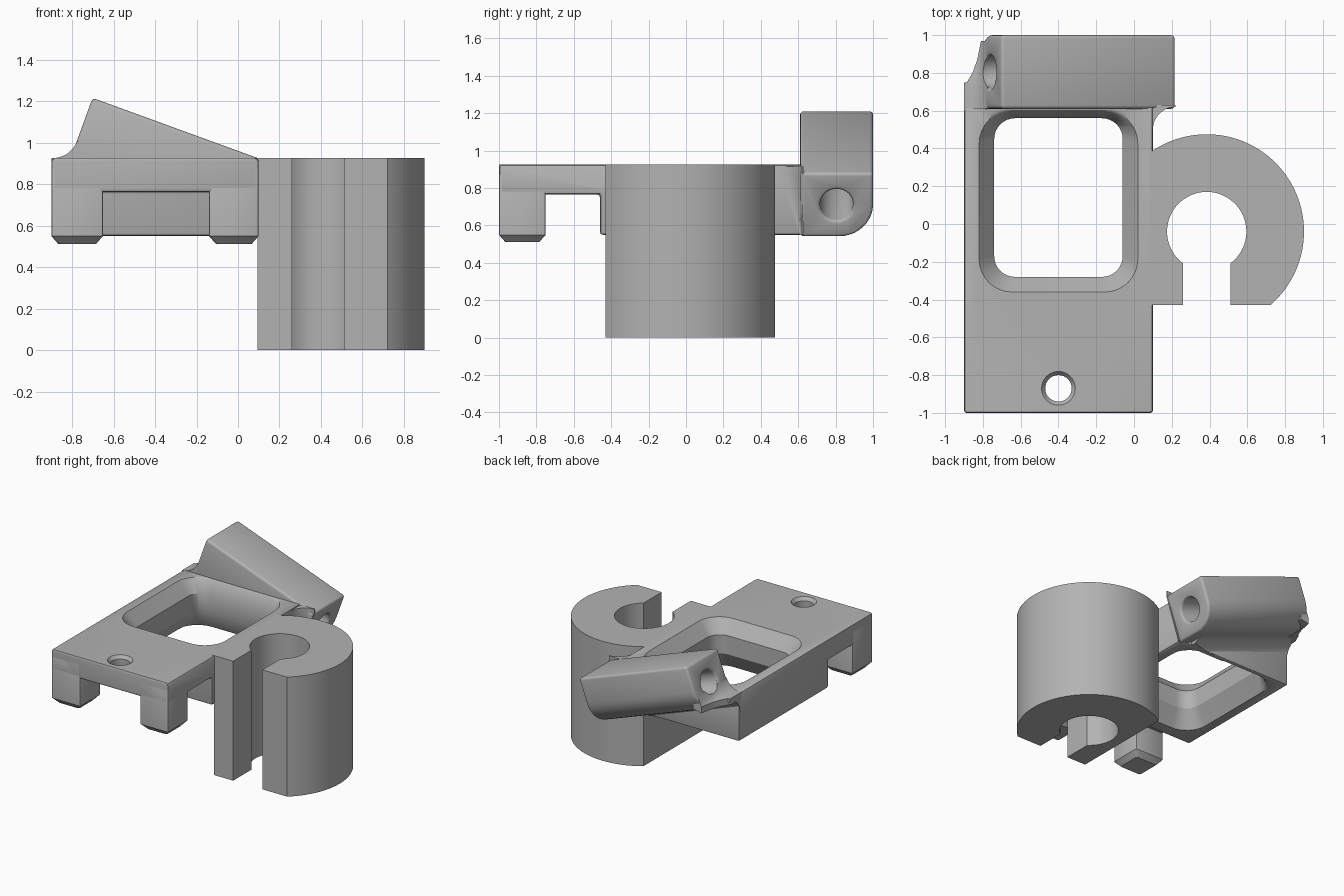
import bpy, bmesh, math
from mathutils import Vector

if "Cube" in bpy.data.objects:
    bpy.data.objects.remove(bpy.data.objects["Cube"])

grey = bpy.data.materials.new("plain_grey")
grey.use_nodes = True
COLOUR = (0.45, 0.45, 0.45, 1)
grey.diffuse_color = COLOUR
grey.node_tree.nodes["Principled BSDF"].inputs["Base Color"].default_value = COLOUR


def loft(name, sections):
    """Solid skinned through matching closed sections."""
    bm = bmesh.new()
    rings = [[bm.verts.new(p) for p in s] for s in sections]
    n = len(rings[0])
    for a, b in zip(rings, rings[1:]):
        for i in range(n):
            j = (i + 1) % n
            bm.faces.new((a[i], a[j], b[j], b[i]))
    bm.faces.new(rings[0][::-1])
    bm.faces.new(rings[-1])
    bmesh.ops.recalc_face_normals(bm, faces=bm.faces)
    mesh = bpy.data.meshes.new(name)
    bm.to_mesh(mesh)
    bm.free()
    mesh.materials.append(grey)
    ob = bpy.data.objects.new(name, mesh)
    bpy.context.collection.objects.link(ob)
    return ob


def prism(name, outline, z0, z1):
    return loft(name, [[(x, y, z) for x, y in outline] for z in (z0, z1)])


def rect(x0, x1, y0, y1):
    return [(x0, y0), (x1, y0), (x1, y1), (x0, y1)]


def box(name, x0, x1, y0, y1, z0, z1):
    return prism(name, rect(x0, x1, y0, y1), z0, z1)


def arc(cx, cy, r, a0, a1, n):
    angles = [math.radians(a0 + (a1 - a0) * i / n) for i in range(n + 1)]
    return [(cx + r * math.cos(a), cy + r * math.sin(a)) for a in angles]


def round_rect(x0, x1, y0, y1, r):
    return (arc(x1 - r, y1 - r, r, 0, 90, 8) + arc(x0 + r, y1 - r, r, 90, 180, 8)
            + arc(x0 + r, y0 + r, r, 180, 270, 8) + arc(x1 - r, y0 + r, r, 270, 360, 8))


def apply(ob, mod):
    bpy.ops.object.select_all(action="DESELECT")
    bpy.context.view_layer.objects.active = ob
    ob.select_set(True)
    bpy.ops.object.modifier_apply(modifier=mod.name)


def boolean(ob, tool, operation="DIFFERENCE"):
    mod = ob.modifiers.new("cut", "BOOLEAN")
    mod.object, mod.operation, mod.solver = tool, operation, "EXACT"
    apply(ob, mod)
    bpy.data.objects.remove(tool)


def soften(ob, width, segments=2):
    mod = ob.modifiers.new("edges", "BEVEL")
    mod.width, mod.segments = width, segments
    mod.limit_method, mod.angle_limit = "ANGLE", math.radians(60)
    mod.use_clamp_overlap = False
    apply(ob, mod)


TOP, LOW = 0.925, 0.55

# Frame plate: thin at the front, deep around the window
side = [(-1, 0.765), (-0.46, 0.765), (-0.46, LOW), (0.635, LOW), (0.635, TOP), (-1, TOP)]
frame = loft("frame_plate", [[(x, y, z) for y, z in side] for x in (-0.9, 0.1)])

# Window with sloped rims above and below
rings = []
for z, g in ((0.52, 0.0985), (0.68, 0), (0.825, 0), (0.955, 0.104)):
    outline = round_rect(-0.74 - g, -0.06 + g, -0.28 - g, 0.56 + g / 2, 0.11 + g * 0.8)
    rings.append([(x, y, z) for x, y in outline])
boolean(frame, loft("window_cutter", rings))

# Countersunk screw hole
rings = [[(x, y, z) for x, y in arc(-0.4, -0.87, r, 0, 348.75, 31)]
         for z, r in ((0.7, 0.07), (0.9, 0.07), (0.945, 0.105))]
boolean(frame, loft("screw_hole_cutter", rings))
soften(frame, 0.015)

# Front legs with chamfered feet
for name, x0, x1 in (("right_leg", -0.9, -0.65), ("left_leg", -0.14, 0.1)):
    rings = [[(x, y, z) for x, y in rect(x0 + i, x1 - i, -1 + i, -0.75 - i)]
             for z, i in ((0.51, 0.035), (LOW, 0), (0.88, 0))]
    soften(loft(name, rings), 0.012)

# Slotted ring clamp, cut flat at the front and towards the frame
CX, CY, R, BORE = 0.385, -0.04, 0.515, 0.21
FLAT, INNER = -0.43, 0.095
a_front = -math.degrees(math.asin((CY - FLAT) / R))
a_inner = math.degrees(math.acos((INNER - CX) / R))
a_slot = math.degrees(math.acos(0.125 / BORE))
outline = (arc(CX, CY, R, a_front, a_inner, 64) + [(INNER, FLAT), (CX - 0.125, FLAT)]
           + arc(CX, CY, BORE, 180 + a_slot, -a_slot, 48) + [(CX + 0.125, FLAT)])
prism("ring_clamp", outline, 0, TOP)
box("ring_bridge", 0.06, 0.12, FLAT, 0.385, LOW, TOP)

# Tilted rear block: u runs up towards the right end, v across its thickness
TILT = math.radians(20)
U = Vector((-math.cos(TILT), 0, math.sin(TILT)))
V = Vector((math.sin(TILT), 0, math.cos(TILT)))
CORNER = Vector((0.095, 0, 0.537))


def tilted(name, outline, u0, u1):
    return loft(name, [[CORNER + U * u + V * v + Vector((0, y, 0)) for y, v in outline]
                       for u in (u0, u1)])


def bore_cutter():
    return tilted("bore_cutter", arc(0.805, 0.182, 0.088, 0, 348.75, 31), -0.3, 1.4)


block = tilted("tilted_block", [(0.61, 0.365), (0.61, 0)]
               + arc(0.82, 0.18, 0.18, -90, 0, 10) + [(1, 0.365)], 0, 0.98)
boolean(block, bore_cutter())
soften(block, 0.018, 3)

# Concave fillet between the block's underside and the frame's back
fillet = tilted("under_fillet", [(0.6, 0.03), (0.6, -0.13)]
                + arc(0.75, -0.13, 0.13, 180, 90, 10) + [(0.75, 0.03)], 0.1, 1.15)
boolean(fillet, box("fillet_clip", -0.9, 0.09, 0.5, 1, LOW, TOP), "INTERSECT")

# Curved blend from the block's high end down to the frame corner
rings = []
for y, xo in ((0.612, -0.9), (0.72, -0.9), (0.75, -0.885), (0.8, -0.855),
              (0.87, -0.83), (0.97, -0.81)):
    curve = []
    for i in range(9):
        t = i / 8
        a, b, c = (1 - t) ** 2, 2 * t * (1 - t), t * t
        curve.append((a * -0.776 + b * -0.812 + c * xo, y, a * 1.005 + (b + c) * TOP))
    rings.append([(-0.74, y, 0.89), (-0.74, y, 1.0)] + curve + [(xo, y, 0.875)])
blend = loft("corner_blend", rings)
boolean(blend, bore_cutter())

# Inside fillet between the frame's side and the block's low end
rings = []
for z, r in ((LOW, 0.01), (0.88, 0.12), (TOP - 0.01, 0.12)):
    outline = [(0.07, 0.63)] + [(0.07, 0.62 - r)] \
        + arc(0.1 + r, 0.62 - r, r, 180, 90, 8) + [(0.1 + r, 0.63)]
    rings.append([(x, y, z) for x, y in outline])
loft("side_fillet", rings)

# Smooth shading with crisp edges
bpy.ops.object.select_all(action="DESELECT")
for ob in bpy.context.collection.objects:
    if ob.type == "MESH":
        ob.select_set(True)
        bpy.context.view_layer.objects.active = ob
bpy.ops.object.shade_smooth_by_angle(angle=math.radians(30))
